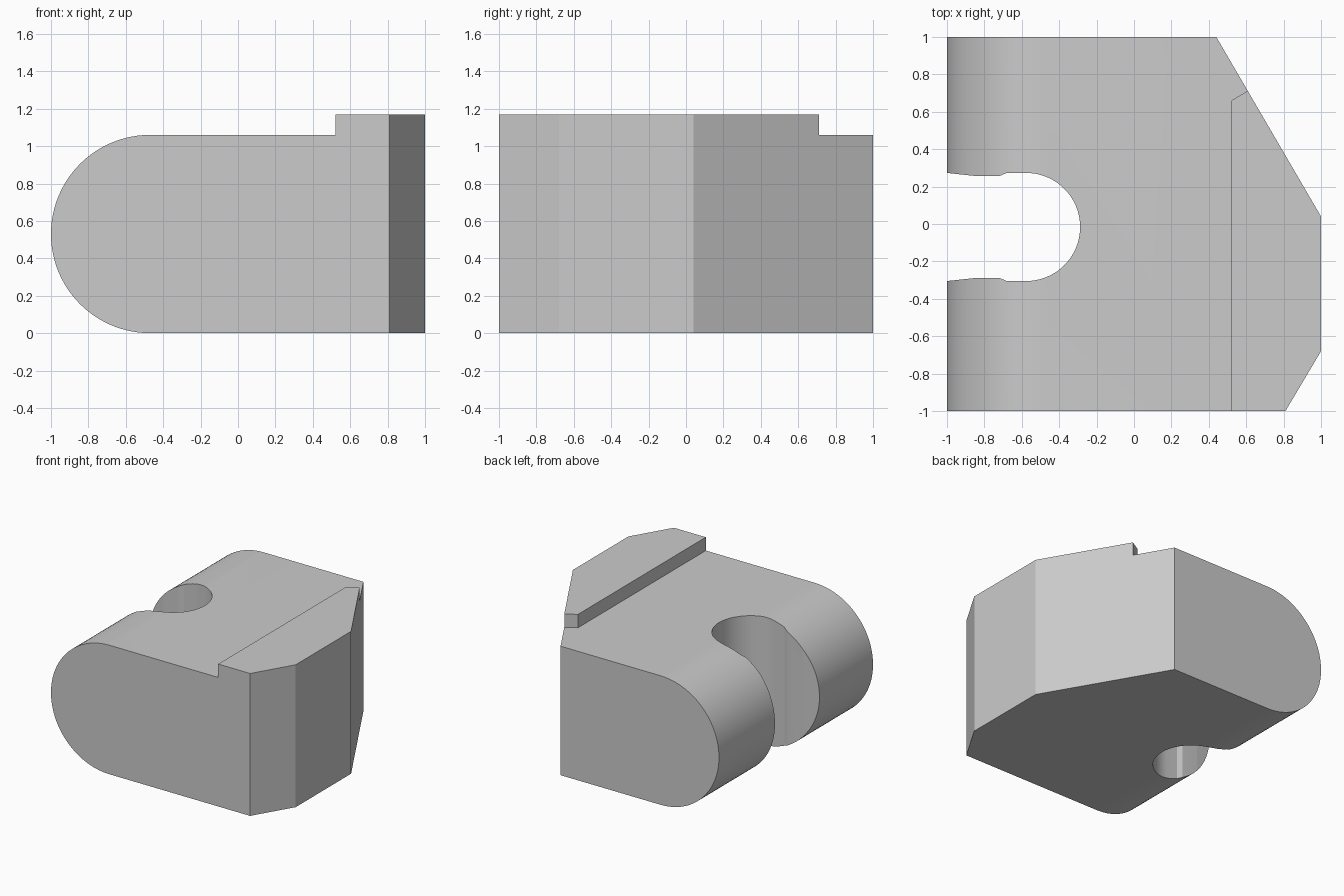
import bpy, bmesh
from math import cos, sin, pi, radians
from mathutils import Vector

old = bpy.data.objects.get("Cube")
if old:
    bpy.data.objects.remove(old)

grey = bpy.data.materials.new("plain grey")
grey.use_nodes = True
colour = (0.6, 0.6, 0.6, 1)
grey.diffuse_color = colour
grey.node_tree.nodes["Principled BSDF"].inputs["Base Color"].default_value = colour


def arc(cx, cy, r, start, end, steps):
    """Points along a circular arc, angles in degrees."""
    angles = [radians(start + (end - start) * i / steps) for i in range(steps + 1)]
    return [(cx + r * cos(a), cy + r * sin(a)) for a in angles]


def prism(name, outline, place, direction):
    """Extrude a flat outline into a solid."""
    bm = bmesh.new()
    face = bm.faces.new([bm.verts.new(place(a, b)) for a, b in outline])
    new = bmesh.ops.extrude_face_region(bm, geom=[face])["geom"]
    bmesh.ops.translate(bm, vec=Vector(direction),
                        verts=[v for v in new if isinstance(v, bmesh.types.BMVert)])
    bmesh.ops.recalc_face_normals(bm, faces=bm.faces)
    mesh = bpy.data.meshes.new(name)
    bm.to_mesh(mesh)
    bm.free()
    mesh.materials.append(grey)
    obj = bpy.data.objects.new(name, mesh)
    bpy.context.collection.objects.link(obj)
    return obj


def combine(target, cutter, operation):
    """Apply a boolean, then remove the cutter."""
    mod = target.modifiers.new(operation, 'BOOLEAN')
    mod.operation, mod.solver, mod.object = operation, 'EXACT', cutter
    cutter.hide_render = True
    bpy.ops.object.select_all(action='DESELECT')
    bpy.context.view_layer.objects.active = target
    target.select_set(True)
    bpy.ops.object.modifier_apply(modifier=mod.name)
    bpy.data.objects.remove(cutter)


deck, top, step_x = 1.06, 1.17, 0.52

# Side profile: round nose, flat deck and raised lip
r = deck / 2
side = arc(r - 1, r, r, 270, 90, 48)
side += [(step_x, deck), (step_x, top), (1.2, top), (1.2, 0)]
block = prism("clamp_block", side, lambda x, z: (x, -1, z), (0, 2, 0))

# End of the raised lip
lip_end = [(step_x, 0.66), (1.3, 1.12), (1.3, 1.3), (step_x, 1.3)]
combine(block, prism("lip_cutter", lip_end, lambda x, y: (x, y, deck), (0, 0, 1)), 'DIFFERENCE')

# Plan outline: chamfered corners and a slot with slightly pinched walls
mid, half = -0.016, 0.289
wall = [(-1.1, half + 0.01), (-1, half), (-0.86, half - 0.015),
        (-0.72, half - 0.017), (-0.68, half)]
plan = [(-1.1, -1), (0.81, -1), (1, -0.68), (1, 0.04), (0.44, 1), (-1.1, 1)]
plan += [(x, mid + y) for x, y in wall]
plan += arc(-0.288 - half, mid, half, 90, -90, 40)
plan += [(x, mid - y) for x, y in reversed(wall)]
combine(block, prism("plan_cutter", plan, lambda x, y: (x, y, -0.5), (0, 0, 2)), 'INTERSECT')

bpy.ops.object.shade_smooth_by_angle(angle=radians(20))
